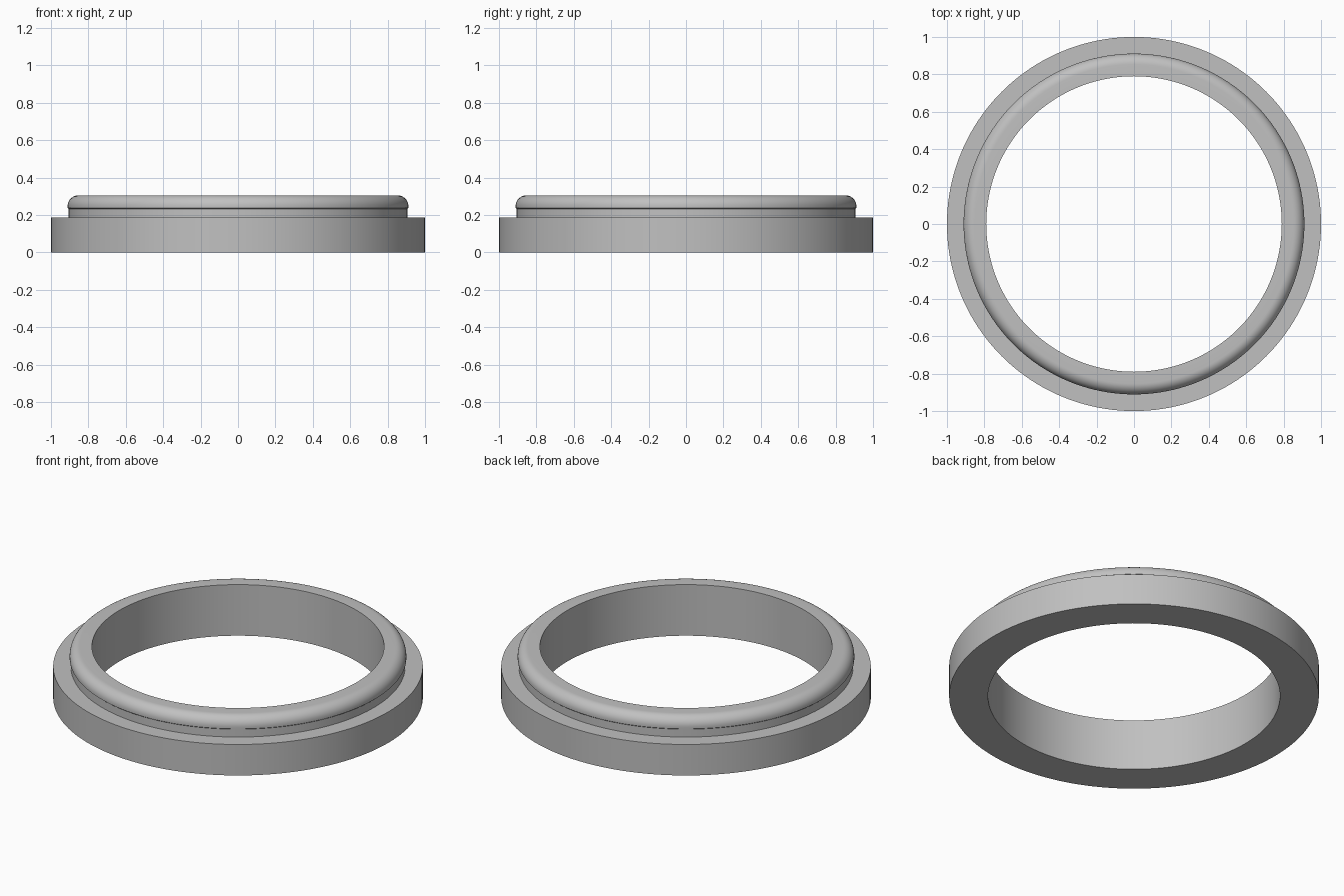
import bpy, bmesh, math
from mathutils import Vector

cube = bpy.data.objects.get("Cube")
if cube:
    bpy.data.objects.remove(cube, do_unlink=True)

grey = bpy.data.materials.new("plain grey")
grey.use_nodes = True
colour = (0.53, 0.53, 0.53, 1)
grey.diffuse_color = colour
grey.node_tree.nodes["Principled BSDF"].inputs["Base Color"].default_value = colour

INNER, OUTER = 0.79, 1.0
FLANGE_TOP, TOP = 0.185, 0.305
NECK, LIP, ROUND = 0.905, 0.911, 0.058
SEGMENTS = 160


def lathe(name, profile):
    """Turn a closed (radius, height) profile around the z axis."""
    bm = bmesh.new()
    verts = [bm.verts.new((r, 0, z)) for r, z in profile]
    edges = [bm.edges.new((v, verts[i - 1])) for i, v in enumerate(verts)]
    bmesh.ops.spin(bm, geom=verts + edges, cent=Vector(), axis=Vector((0, 0, 1)),
                   angle=2 * math.pi, steps=SEGMENTS, use_merge=True)
    bmesh.ops.remove_doubles(bm, verts=bm.verts, dist=1e-5)
    bmesh.ops.recalc_face_normals(bm, faces=bm.faces)
    mesh = bpy.data.meshes.new(name)
    bm.to_mesh(mesh)
    bm.free()
    mesh.materials.append(grey)
    obj = bpy.data.objects.new(name, mesh)
    bpy.context.collection.objects.link(obj)
    bpy.ops.object.select_all(action="DESELECT")
    obj.select_set(True)
    bpy.context.view_layer.objects.active = obj
    bpy.ops.object.shade_smooth_by_angle(angle=math.radians(30))
    return obj


# Flange, neck with a slightly proud lip, rounded shoulder, straight bore
profile = [(INNER, 0), (OUTER, 0), (OUTER, FLANGE_TOP), (NECK, FLANGE_TOP),
           (NECK, 0.232), (LIP, 0.237)]
for i in range(11):
    a = math.radians(9 * i)
    profile.append((LIP - ROUND + ROUND * math.cos(a),
                    TOP - ROUND + ROUND * math.sin(a)))
profile.append((INNER, TOP))

lathe("stepped_ring", profile)
